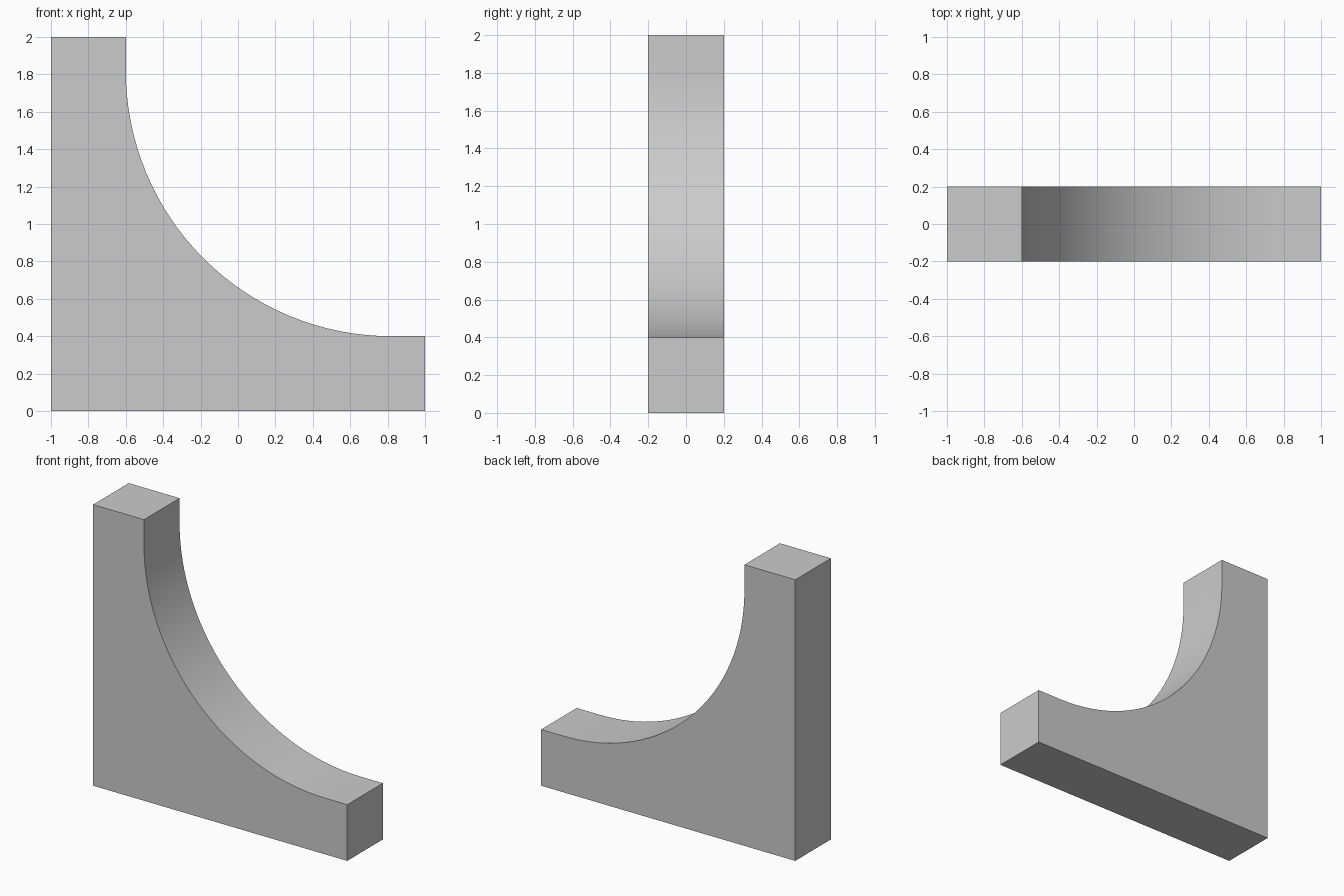
import bpy
import bmesh
import math

if "Cube" in bpy.data.objects:
    bpy.data.objects.remove(bpy.data.objects["Cube"])

# Side profile: L shape with a large concave quarter arc
HALF_DEPTH = 0.2
RADIUS = 1.42
SEGMENTS = 32
CX, CZ = -0.6 + RADIUS, 0.4 + RADIUS

profile = [(-1, 2), (-1, 0), (1, 0), (1, 0.4)]
for i in range(SEGMENTS + 1):
    a = math.radians(270 - 90 * i / SEGMENTS)
    profile.append((CX + RADIUS * math.cos(a), CZ + RADIUS * math.sin(a)))
profile.append((-0.6, 2))

# Extrude the profile through the depth
bm = bmesh.new()
face = bm.faces.new([bm.verts.new((x, -HALF_DEPTH, z)) for x, z in profile])
result = bmesh.ops.extrude_face_region(bm, geom=[face], use_keep_orig=True)
moved = [v for v in result["geom"] if isinstance(v, bmesh.types.BMVert)]
bmesh.ops.translate(bm, verts=moved, vec=(0, 2 * HALF_DEPTH, 0))
bmesh.ops.recalc_face_normals(bm, faces=bm.faces)

mesh = bpy.data.meshes.new("curved_bracket")
bm.to_mesh(mesh)
bm.free()
bracket = bpy.data.objects.new("curved_bracket", mesh)
bpy.context.collection.objects.link(bracket)

# Smooth the arc, keep the outer edges sharp
bpy.context.view_layer.objects.active = bracket
bracket.select_set(True)
bpy.ops.object.shade_smooth_by_angle(angle=math.radians(30))
